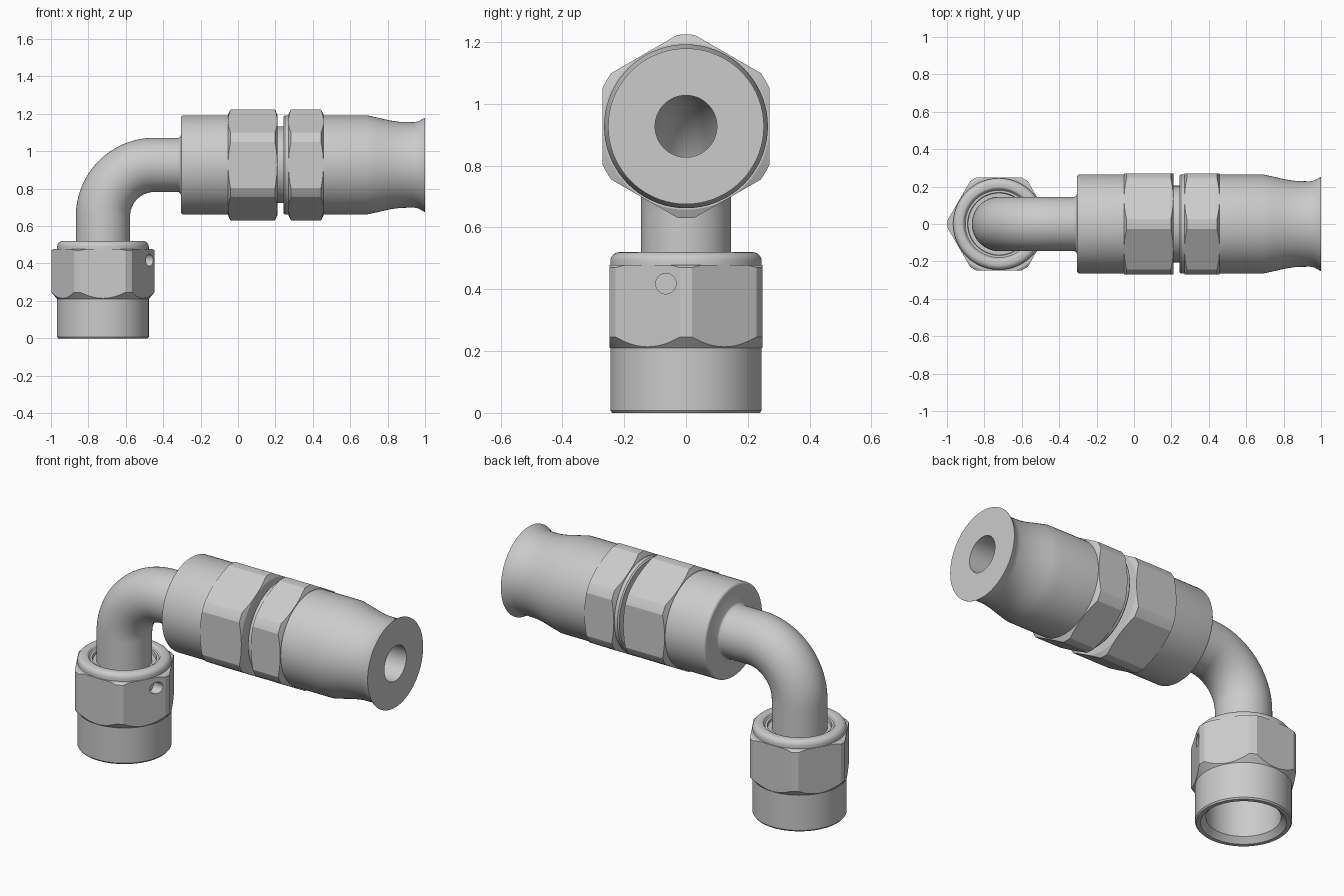
import bpy, bmesh, math
from mathutils import Matrix, Vector

if "Cube" in bpy.data.objects:
    bpy.data.objects.remove(bpy.data.objects["Cube"])

CX, CZ = -0.722, 0.927          # nut axis x, hose axis z
VERT = Matrix.Translation((CX, 0, 0))
HORIZ = Matrix.Translation((0, 0, CZ)) @ Matrix.Rotation(math.pi / 2, 4, 'Y')
SEG = 72


def make(name, rings, matrix, loop=True):
    """Skin a list of vertex rings into a closed ring-shaped solid."""
    bm = bmesh.new()
    rows = [[bm.verts.new(matrix @ Vector(p)) for p in ring] for ring in rings]
    n, m = len(rows), len(rows[0])
    for i in range(n if loop else n - 1):
        a, b = rows[i], rows[(i + 1) % n]
        for j in range(m):
            k = (j + 1) % m
            bm.faces.new((a[j], a[k], b[k], b[j]))
    if not loop:
        bm.faces.new(rows[0])
        bm.faces.new(rows[-1])
    bmesh.ops.recalc_face_normals(bm, faces=bm.faces)
    me = bpy.data.meshes.new(name)
    bm.to_mesh(me)
    bm.free()
    ob = bpy.data.objects.new(name, me)
    bpy.context.collection.objects.link(ob)
    return ob


def circle(r, h, n=SEG):
    return [(r * math.cos(2 * math.pi * i / n), r * math.sin(2 * math.pi * i / n), h)
            for i in range(n)]


def lathe(name, profile, matrix):
    return make(name, [circle(r, h) for r, h in profile], matrix)


def smooth(ob, angle=28):
    bpy.ops.object.select_all(action='DESELECT')
    ob.select_set(True)
    bpy.context.view_layer.objects.active = ob
    bpy.ops.object.shade_smooth_by_angle(angle=math.radians(angle))


def cut(ob, tool, operation):
    mod = ob.modifiers.new("cut", 'BOOLEAN')
    mod.operation, mod.object, mod.solver = operation, tool, 'EXACT'
    bpy.context.view_layer.objects.active = ob
    bpy.ops.object.modifier_apply(modifier=mod.name)
    bpy.data.objects.remove(tool)


def hexagon(name, profile, flat, matrix):
    """Turned, chamfered ring trimmed by a hexagonal prism."""
    ob = lathe(name, profile, matrix)
    r = flat / math.cos(math.pi / 6)
    prism = make("prism", [circle(r, -2, 6), circle(r, 2, 6)], matrix, loop=False)
    cut(ob, prism, 'INTERSECT')
    return ob


def arc(cr, ch, rad, a0, a1, n=6):
    return [(cr + rad * math.cos(math.radians(a0 + (a1 - a0) * i / n)),
             ch + rad * math.sin(math.radians(a0 + (a1 - a0) * i / n))) for i in range(n + 1)]


# hose socket: collar, groove, ring, taper, flared end, straight bore
smooth(lathe("hose_socket",
    [(0.10, -0.25), (0.145, -0.25), (0.145, -0.318), (0.15, -0.310), (0.16, -0.305)]
    + arc(0.25, -0.29, 0.015, -90, 0, 4) +
    [(0.265, 0.205), (0.205, 0.205), (0.205, 0.243), (0.258, 0.243), (0.265, 0.25),
     (0.265, 0.69), (0.252, 0.75), (0.238, 0.81), (0.23, 0.865), (0.228, 0.94),
     (0.233, 0.965), (0.252, 0.998), (0.252, 1.0), (0.10, 1.0)], HORIZ))

# two hexagons on the socket
for name, x0, x1 in (("socket_hex", -0.053, 0.21), ("hose_hex", 0.27, 0.457)):
    smooth(hexagon(name, [(0.19, x0), (0.27, x0), (0.297, x0 + 0.013),
                          (0.297, x1 - 0.013), (0.27, x1), (0.19, x1)], 0.27, HORIZ), 20)

# bent tube with bore
R, N = 0.275, 24
path = [(CX, 0.37, 0)]
path += [(CX + R - R * math.cos(t), CZ - R + R * math.sin(t), t)
         for t in (math.pi / 2 * i / N for i in range(N + 1))]
path += [(-0.26, CZ, math.pi / 2)]


def section(r, stop):
    x, z, t = stop
    m = Matrix.Translation((x, 0, z)) @ Matrix.Rotation(t, 4, 'Y')
    return [m @ Vector(p) for p in circle(r, 0)]


smooth(make("bent_tube", [section(0.145, p) for p in path]
            + [section(0.10, p) for p in reversed(path)], Matrix()))

# swivel nut: threaded socket, hidden neck, rounded top ring, conical seat inside
smooth(lathe("swivel_nut",
    [(0.218, 0.0), (0.239, 0.0), (0.245, 0.008), (0.245, 0.26), (0.21, 0.26),
     (0.21, 0.46), (0.245, 0.46)] + arc(0.215, 0.49, 0.03, 0, 90)
    + arc(0.20, 0.505, 0.015, 90, 180, 4) +
    [(0.18, 0.50), (0.168, 0.50), (0.165, 0.485), (0.14, 0.485), (0.14, 0.38),
     (0.10, 0.38), (0.19, 0.27), (0.19, 0.03)], VERT))

# nut hexagon with a small lock-wire hole
nut_hex = hexagon("nut_hex", [(0.19, 0.208), (0.243, 0.208), (0.276, 0.246),
                              (0.276, 0.47), (0.262, 0.478), (0.19, 0.478)], 0.248, VERT)
drill = make("drill", [circle(0.033, -0.515, 32), circle(0.033, -0.3, 32)],
             Matrix.Translation((0, -0.065, 0.418)) @ Matrix.Rotation(math.pi / 2, 4, 'Y'), loop=False)
cut(nut_hex, drill, 'DIFFERENCE')
smooth(nut_hex, 20)
